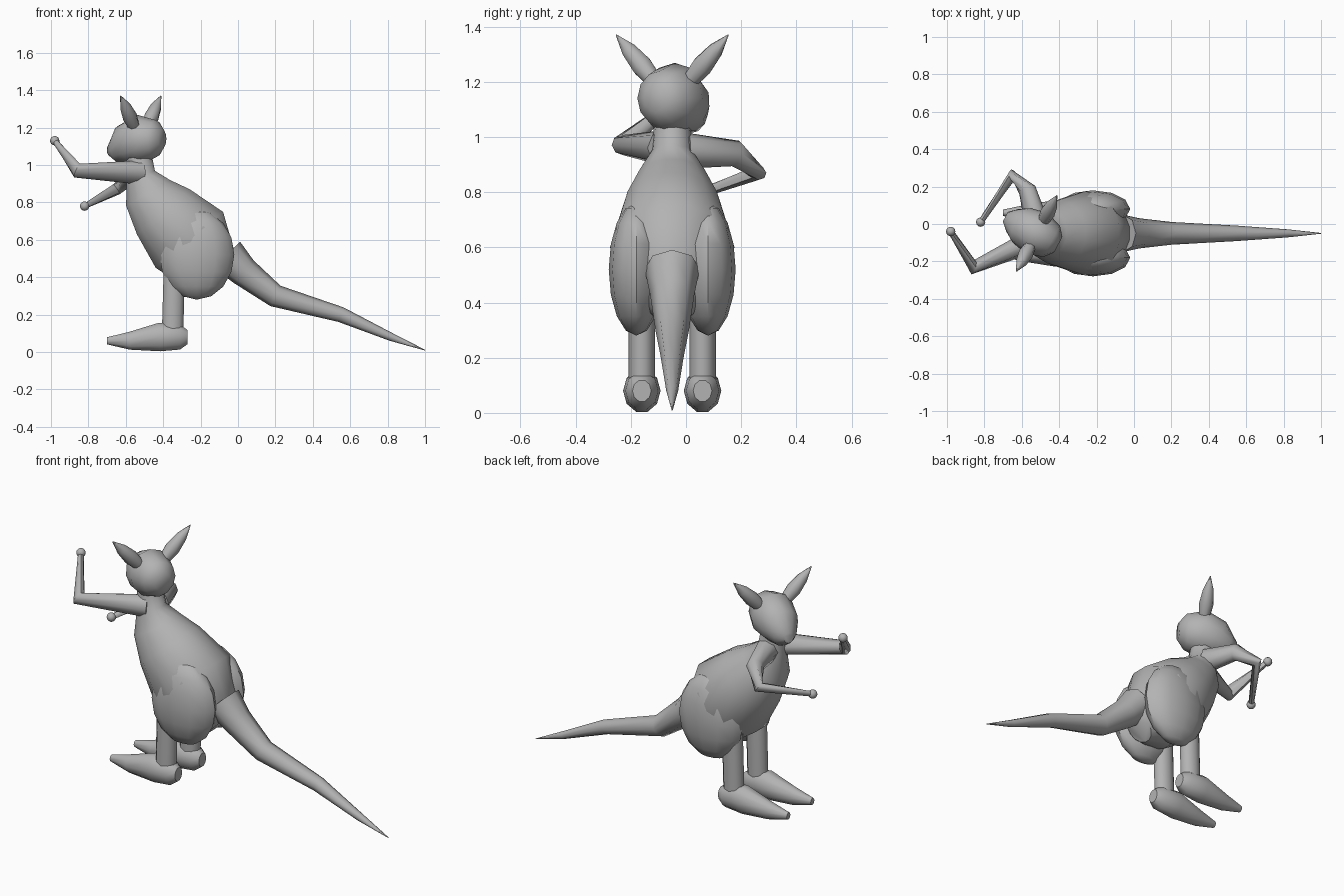
import bpy
import bmesh
import math
from mathutils import Vector, Matrix

cube = bpy.data.objects.get("Cube")
if cube:
    bpy.data.objects.remove(cube, do_unlink=True)

middle = -0.05  # the animal's own centre plane
grey = (0.45, 0.45, 0.45, 1)
fur = bpy.data.materials.new("grey_fur")
fur.use_nodes = True
fur.diffuse_color = grey
fur.node_tree.nodes["Principled BSDF"].inputs["Base Color"].default_value = grey


def finish(obj, name):
    """Name, colour and smooth the part."""
    obj.name = name
    obj.data.name = name
    obj.data.materials.append(fur)
    bpy.ops.object.select_all(action="DESELECT")
    obj.select_set(True)
    bpy.context.view_layer.objects.active = obj
    bpy.ops.object.shade_smooth_by_angle(angle=math.radians(50))


def ball(name, location, scale):
    bpy.ops.mesh.primitive_uv_sphere_add(
        segments=12, ring_count=8, radius=1, location=location, scale=scale)
    finish(bpy.context.object, name)


def taper(start, end, count):
    """Evenly shrinking radii."""
    return [start + (end - start) * i / (count - 1) for i in range(count)]


def side_path(y, *pairs):
    """Path of (x, z) pairs lying in one lengthwise plane."""
    return [Vector((x, y, z)) for x, z in pairs]


def tube(name, path, radii, sides=10, width=1, matrix=Matrix()):
    """Skin mitred elliptical rings set along a path."""
    up = Vector((0, 0, 1))
    steps = [(b - a).normalized() for a, b in zip(path, path[1:])]
    tangents = [a + b for a, b in zip(steps[:1] + steps, steps + steps[-1:])]
    bm = bmesh.new()
    loops = []
    for point, tangent, radius in zip(path, tangents, radii):
        across = tangent.cross(up).normalized()
        above = across.cross(tangent).normalized()
        angles = [math.tau * i / sides for i in range(sides)]
        loops.append([bm.verts.new(point + radius * (
            across * width * math.cos(a) + above * math.sin(a))) for a in angles])
    for low, high in zip(loops, loops[1:]):
        for i in range(sides):
            bm.faces.new((low[i - 1], low[i], high[i], high[i - 1]))
    bm.faces.new(loops[0])
    bm.faces.new(loops[-1])
    bmesh.ops.recalc_face_normals(bm, faces=bm.faces)
    bm.transform(matrix)
    mesh = bpy.data.meshes.new(name)
    bm.to_mesh(mesh)
    bm.free()
    obj = bpy.data.objects.new(name, mesh)
    bpy.context.collection.objects.link(obj)
    finish(obj, name)


# Torso from neck to rump
torso_path = side_path(
    middle, (-0.53, 1.05), (-0.52, 0.95), (-0.48, 0.85), (-0.4, 0.75),
    (-0.26, 0.6), (-0.15, 0.45), (-0.08, 0.38))
tube("torso", torso_path, (0.07, 0.08, 0.14, 0.19, 0.24, 0.17, 0.08),
     sides=14, width=0.94)

# Tail, thinning steadily to its tip
tail_path = side_path(
    middle, (-0.06, 0.52), (0.03, 0.43), (0.2, 0.3), (0.55, 0.2),
    (0.82, 0.08), (1, 0.01))
tube("tail", tail_path, taper(0.1, 0.002, len(tail_path)), sides=8)

# Head, turned aside, with the muzzle toward -x
turn = Matrix.Translation((-0.52, middle, 0)) @ Matrix.Rotation(math.radians(-28), 4, "Z")
head_path = side_path(
    0, (0.13, 1.14), (0.09, 1.14), (0, 1.14), (-0.09, 1.11),
    (-0.15, 1.08), (-0.19, 1.08))
tube("head", head_path, (0.05, 0.1, 0.13, 0.11, 0.07, 0.03),
     sides=12, width=0.95, matrix=turn)

for label, side in (("left", 1), ("right", -1)):
    # Leaf-shaped ears leaning outward
    base = Vector((0, side * 0.07, 1.2))
    tip = Vector((0, side * 0.23, 1.37))
    ear_path = [base.lerp(tip, i / 3) for i in range(4)]
    tube(label + "_ear", ear_path, (0.03, 0.04, 0.03, 0.002), sides=8, matrix=turn)

    # Rounded thighs, straight shins and long feet
    ball(label + "_thigh", (-0.22, middle + side * 0.13, 0.52), (0.2, 0.1, 0.24))
    leg_y = middle + side * 0.11
    shin_path = side_path(leg_y, (-0.34, 0.45), (-0.35, 0.1))
    tube(label + "_shin", shin_path, taper(0.06, 0.06, 2), width=0.8)
    foot_path = side_path(
        leg_y, (-0.27, 0.08), (-0.31, 0.08), (-0.42, 0.08), (-0.58, 0.06), (-0.7, 0.06))
    tube(label + "_foot", foot_path, (0.04, 0.07, 0.08, 0.05, 0.02), width=0.85)


def arm(label, *joints):
    """Thinning arm that ends in a small round paw."""
    path = [Vector(j) for j in joints]
    tube(label + "_arm", path, taper(0.065, 0.015, len(path)), sides=8)
    ball(label + "_paw", path[-1], (0.025, 0.025, 0.025))


# Arms: left bent low, right held up
arm("left", (-0.52, 0, 0.95), (-0.57, 0.18, 0.94), (-0.65, 0.26, 0.87), (-0.82, 0.01, 0.78))
arm("right", (-0.52, -0.08, 0.96), (-0.86, -0.23, 0.97), (-0.98, -0.04, 1.13))
